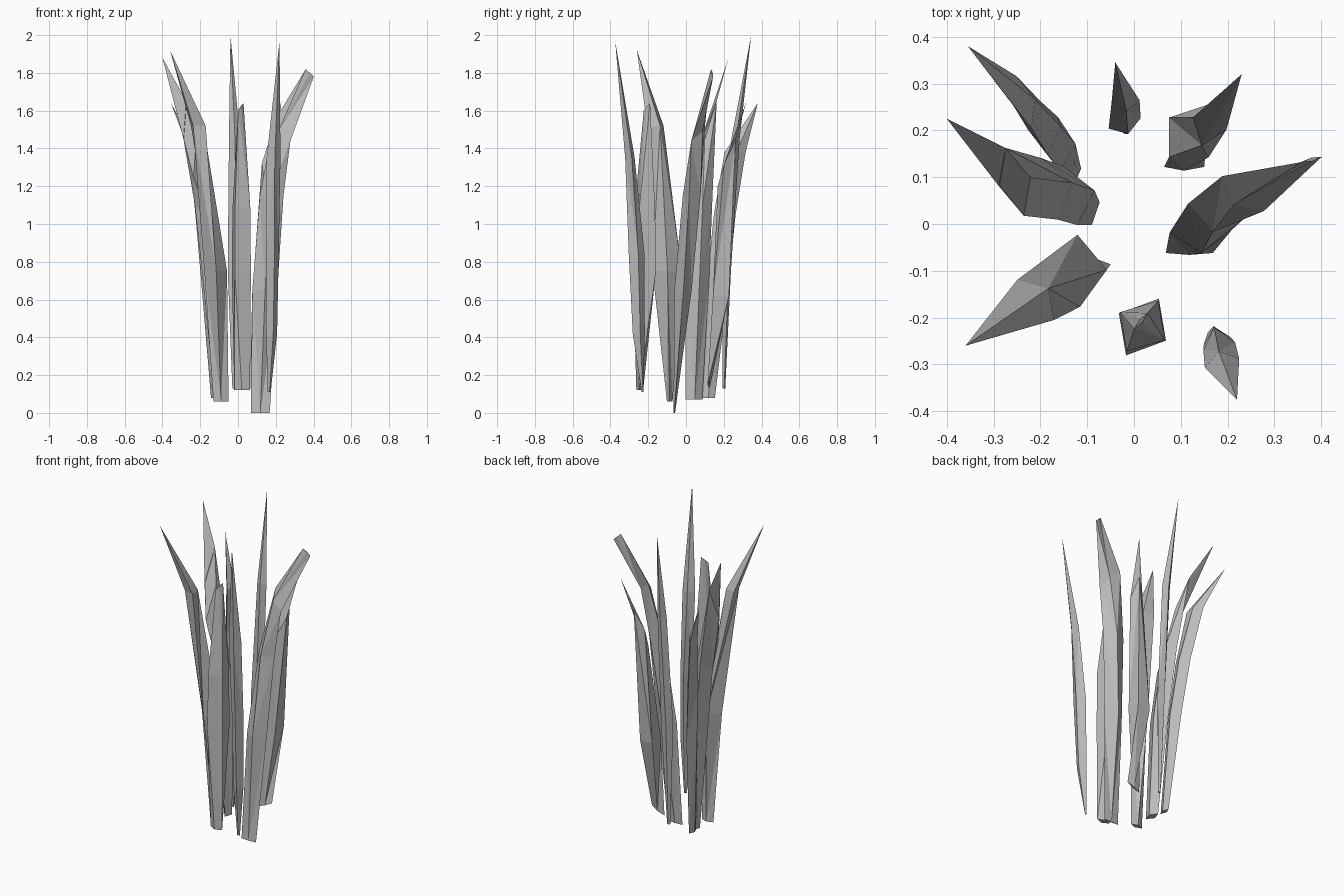
import bpy
import bmesh
from math import cos, sin, radians
from mathutils import Vector

cube = bpy.data.objects.get("Cube")
if cube:
    bpy.data.objects.remove(cube, do_unlink=True)

# One plain grey for every blade
grey = bpy.data.materials.new("plain_grey")
grey.use_nodes = True
GREY = (0.5, 0.5, 0.5, 1.0)
grey.diffuse_color = GREY
for node in grey.node_tree.nodes:
    if node.type == 'BSDF_PRINCIPLED':
        node.inputs["Base Color"].default_value = GREY


def make_section(bm, x, y, z, depth=0, width=0, turn=0, rise=0):
    """Add one diamond-shaped cross-section, or a single point when it has no size."""
    centre = Vector((x, y, z))
    if depth == 0 and width == 0:
        return [bm.verts.new(centre)]
    angle = radians(turn)
    outward = Vector((cos(angle) * depth, sin(angle) * depth, rise))
    sideways = Vector((-sin(angle) * width, cos(angle) * width, 0))
    return [bm.verts.new(centre + offset)
            for offset in (outward, sideways, -outward, -sideways)]


def join_sections(bm, lower, upper):
    """Skin two neighbouring sections with flat triangles."""
    count = len(lower)
    for i in range(count):
        following = (i + 1) % count
        if len(upper) == 1:
            bm.faces.new((lower[i], lower[following], upper[0]))
        elif i % 2:
            bm.faces.new((lower[i], lower[following], upper[following]))
            bm.faces.new((lower[i], upper[following], upper[i]))
        else:
            bm.faces.new((lower[i], lower[following], upper[i]))
            bm.faces.new((lower[following], upper[following], upper[i]))


def make_blade(name, *sections):
    """Loft a faceted blade from sections: x, y, z, half depth, half width, turn, rise."""
    bm = bmesh.new()
    rings = [make_section(bm, *section) for section in sections]
    for lower, upper in zip(rings, rings[1:]):
        join_sections(bm, lower, upper)
    # Close the base, and the top when it is not a point
    for end in (rings[0], rings[-1]):
        if len(end) > 1:
            bm.faces.new(end)
    bmesh.ops.recalc_face_normals(bm, faces=bm.faces[:])
    mesh = bpy.data.meshes.new(name)
    bm.to_mesh(mesh)
    bm.free()
    mesh.materials.append(grey)
    blade = bpy.data.objects.new(name, mesh)
    bpy.context.collection.objects.link(blade)
    return blade


# Back blades
make_blade("back_right_blade",
           (-.128, .118, .08, .015, .035, 180),
           (-.16, .17, .7, .035, .058, 182),
           (-.192, .205, 1.05, .034, .058, 188),
           (-.235, .26, 1.38, .024, .058, 196),
           (-.355, .38, 1.64))
make_blade("back_middle_blade",
           (-.02, .2, .13, .008, .01, 100),
           (-.02, .215, .75, .024, .036, 108),
           (-.018, .262, 1.45, .022, .03, 95),
           (-.04, .345, 2))
make_blade("back_left_blade",
           (.107, .122, .15, .043, .008, 0, .02),
           (.117, .185, .62, .06, .06, 45),
           (.162, .215, 1.32, .05, .038, 70, .12),
           (.23, .32, 1.65))

# Side blades
make_blade("right_blade",
           (-.098, .042, .07, .045, .025, 100),
           (-.135, .06, .7, .064, .052, 103),
           (-.18, .075, 1.1, .068, .05, 105, .06),
           (-.255, .09, 1.45, .075, .035, 105, .2),
           (-.4, .225, 1.88))
make_blade("left_blade",
           (.118, -.062, 0, .05, .004, 0),
           (.142, -.016, .65, .066, .046, 2),
           (.178, .03, 1.15, .064, .048, -12),
           (.233, .065, 1.49, .058, .03, -40, -.05),
           (.38, .138, 1.8, .022, .004, 15, -.02))

# Front blades
make_blade("front_right_blade",
           (-.09, -.086, .06, .04, .015, 180),
           (-.118, -.1, .75, .06, .077, 182),
           (-.21, -.162, 1.52, .037, .058, 222),
           (-.36, -.26, 1.92))
make_blade("front_middle_blade",
           (.022, -.245, .12, .018, .042, 85),
           (.018, -.22, .75, .07, .058, 60),
           (.018, -.218, 1.08, .064, .056, 58),
           (.015, -.207, 1.62, .022, .004, 50, .02))
make_blade("front_left_blade",
           (.165, -.23, .11, .005, .008, 285),
           (.178, -.25, .42, .033, .03, 285),
           (.182, -.262, .85, .043, .035, 285),
           (.188, -.297, 1.35, .026, .038, 285),
           (.22, -.375, 1.97))
